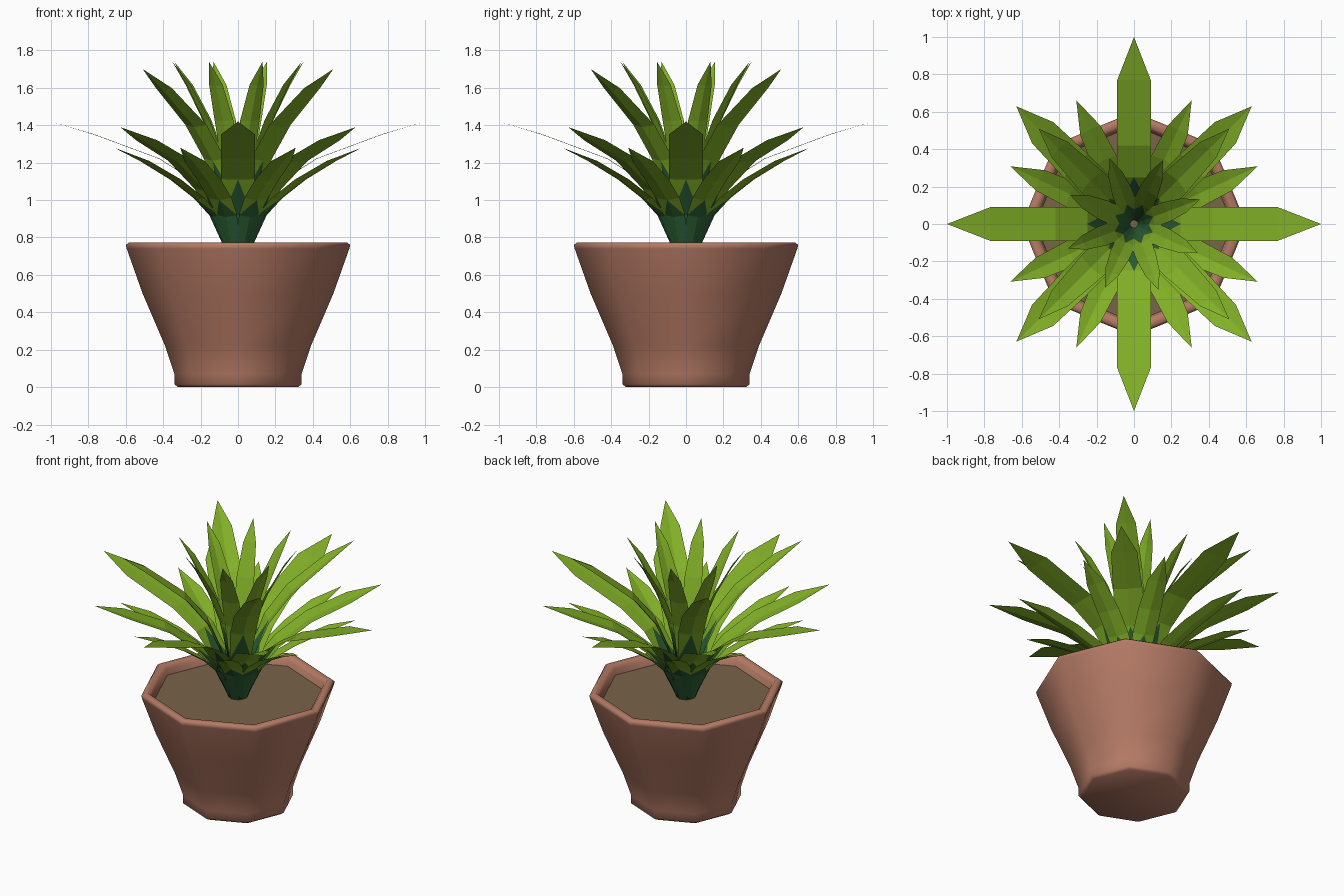
import bpy, bmesh
from math import sin, cos, radians, tau
from mathutils import Vector

if "Cube" in bpy.data.objects:
    bpy.data.objects.remove(bpy.data.objects["Cube"])


def material(name, rgb):
    m = bpy.data.materials.new(name)
    m.diffuse_color = (*rgb, 1)
    m.use_nodes = True
    m.node_tree.nodes["Principled BSDF"].inputs["Base Color"].default_value = m.diffuse_color
    return m


clay = material("terracotta", (0.46, 0.195, 0.13))
earth = material("soil_brown", (0.19, 0.125, 0.065))
light = material("leaf_green", (0.22, 0.43, 0.02))
dark = material("leaf_base_dark_green", (0.025, 0.12, 0.035))


def finish(bm, name, mats):
    me = bpy.data.meshes.new(name)
    bm.to_mesh(me)
    bm.free()
    for m in mats:
        me.materials.append(m)
    ob = bpy.data.objects.new(name, me)
    bpy.context.collection.objects.link(ob)
    return ob


def lathe(name, profile, mat, sides=8, cap_first=False, smooth=True):
    """Revolve an (r, z) profile into an octagonal shell."""
    bm = bmesh.new()
    rings = [[bm.verts.new((r * cos(tau * i / sides), r * sin(tau * i / sides), z))
              for i in range(sides)] for r, z in profile]
    for a, b in zip(rings, rings[1:]):
        for i in range(sides):
            j = (i + 1) % sides
            bm.faces.new((a[i], a[j], b[j], b[i]))
    if cap_first:
        bm.faces.new(rings[0][::-1])
    for f in bm.faces:
        f.smooth = smooth
    return finish(bm, name, [mat])


# Octagonal pot with rounded foot and lip
lathe("pot", [(0.32, 0), (0.34, 0.015), (0.34, 0.07), (0.39, 0.22), (0.51, 0.5),
              (0.595, 0.74), (0.6, 0.76), (0.585, 0.772), (0.555, 0.772), (0.535, 0.75),
              (0.52, 0.68)], clay, cap_first=True)

# Soil disc
bm = bmesh.new()
bm.faces.new([bm.verts.new((0.53 * cos(tau * i / 8), 0.53 * sin(tau * i / 8), 0.71))
              for i in range(8)])
finish(bm, "soil", [earth])


def leaf_ring(name, angles, stations, fold):
    """Folded leaf blades; stations are (r, z, half width), dark base ends in a point."""
    bm = bmesh.new()
    for ang in angles:
        a = radians(ang)
        out, side = Vector((cos(a), sin(a), 0)), Vector((-sin(a), cos(a), 0))
        rows = []
        for r, z, w in stations:
            mid = out * r + Vector((0, 0, z))
            m = bm.verts.new(mid)
            if w == 0:
                rows.append((m, m, m))
                continue
            lift = Vector((0, 0, 0.6)) - out * 0.6
            rows.append((bm.verts.new(mid - side * w + lift * fold * w), m,
                         bm.verts.new(mid + side * w + lift * fold * w)))
        for k, (p, q) in enumerate(zip(rows, rows[1:])):
            for s in (0, 2):
                if q[0] is q[1]:            # tip triangle
                    polys = [((p[s], p[1], q[1]), 0)]
                elif k == 1:                # pointed end of the dark base
                    polys = [((p[s], p[1], q[1]), 1), ((p[s], q[1], q[s]), 0)]
                else:
                    polys = [((p[s], p[1], q[1], q[s]), 1 if k == 0 else 0)]
                for vs, idx in polys:
                    f = bm.faces.new(vs if s == 0 else vs[::-1])
                    f.material_index = idx
    return finish(bm, name, [light, dark])


quarter = [0, 90, 180, 270]

# Long outer leaves on the axes
leaf_ring("long_leaves", quarter,
          [(.04, .7, .04), (.11, .92, .075), (.25, 1.11, .09), (.42, 1.22, .09),
           (.77, 1.35, .09), (1.0, 1.42, 0)], 0.03)

# Low diagonal leaves
leaf_ring("low_diagonal_leaves", [q + 45 for q in quarter],
          [(.04, .7, .04), (.13, .91, .075), (.25, 1.05, .09), (.45, 1.2, .09),
           (.7, 1.31, .08), (.89, 1.39, 0)], 0.2)

# Lowest paired leaves
leaf_ring("low_side_leaves", [q + d for q in quarter for d in (25, 65)],
          [(.05, .7, .035), (.15, .91, .06), (.24, 1.0, .07), (.38, 1.1, .07),
           (.56, 1.2, .06), (.73, 1.28, 0)], 0.25)

# Tall diagonal leaves
leaf_ring("tall_diagonal_leaves", [q + 45 for q in quarter],
          [(.03, .7, .04), (.1, 1.0, .065), (.19, 1.21, .08), (.33, 1.39, .08),
           (.57, 1.59, .06), (.72, 1.7, 0)], 0.25)

# Upright inner leaves
leaf_ring("inner_leaves", [20.5 + 45 * i for i in range(8)],
          [(.02, .7, .03), (.06, 1.0, .045), (.11, 1.22, .055), (.19, 1.42, .055),
           (.29, 1.61, .04), (.375, 1.74, 0)], 0.25)
